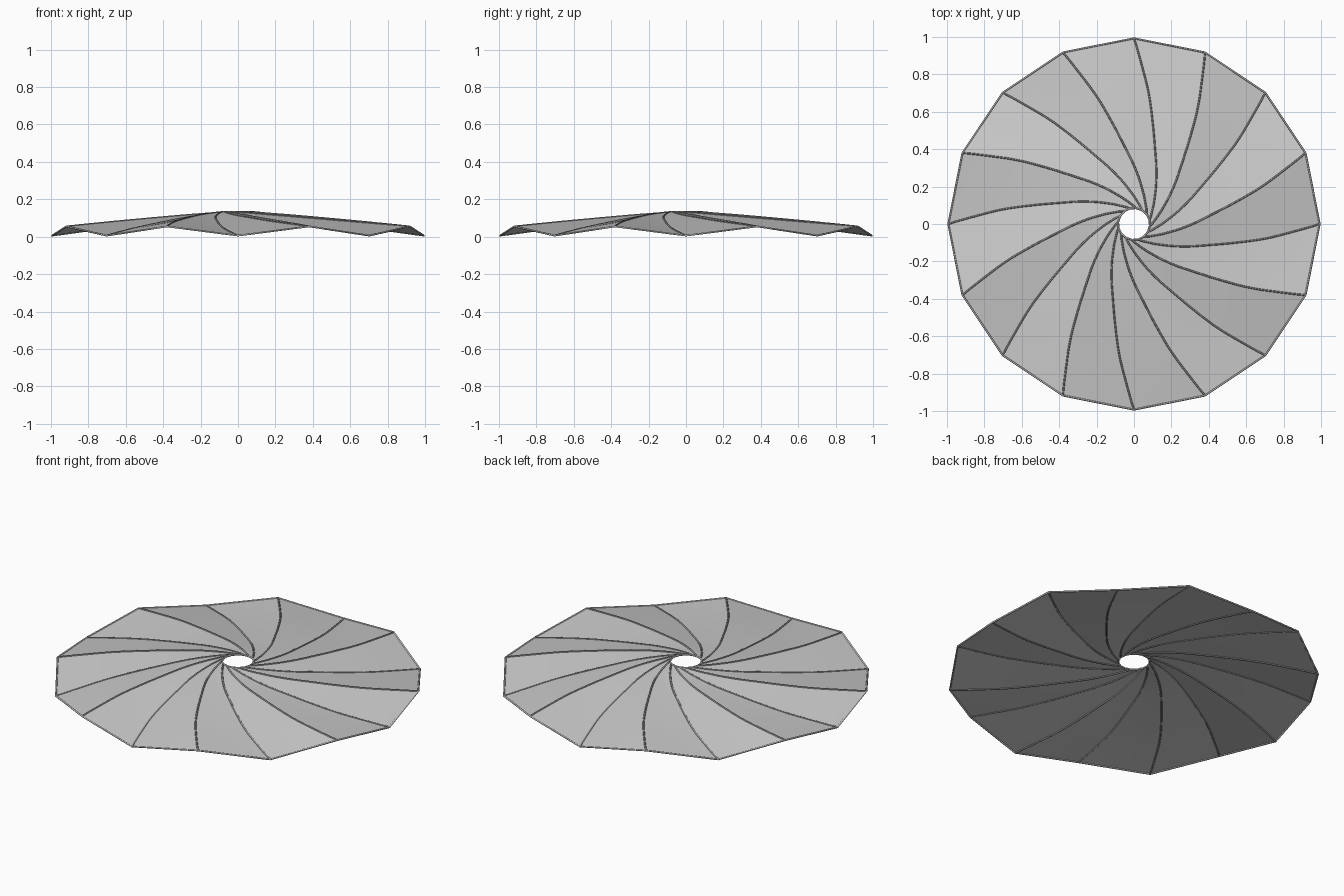
import bpy, math
from mathutils import Vector

if "Cube" in bpy.data.objects:
    bpy.data.objects.remove(bpy.data.objects["Cube"])

SIDES = 16
STEPS = 28
ACROSS = 4
RIB = 0.005
HUB_Z = 0.132
LOW_Z, HIGH_Z = 0.006, 0.055

# Swirl profile: radius, turn in degrees
SWIRL = [(0.993, 0), (0.85, 2.8), (0.72, 6), (0.55, 10.5), (0.41, 16),
         (0.295, 24), (0.215, 32.5), (0.165, 41), (0.12, 54), (0.085, 74)]


def material(name, value):
    m = bpy.data.materials.new(name)
    m.use_nodes = True
    colour = (value, value, value, 1)
    m.diffuse_color = colour
    m.node_tree.nodes["Principled BSDF"].inputs["Base Color"].default_value = colour
    return m


def swirl(t):
    """Radius and turn at t, from 0 at the rim to 1 at the hub."""
    f = t * (len(SWIRL) - 1)
    i = min(int(f), len(SWIRL) - 2)
    (r0, a0), (r1, a1) = SWIRL[i], SWIRL[i + 1]
    u = f - i
    # Smooth tangents keep the seam curve free of kinks
    rp, ap = SWIRL[i - 1] if i else (2 * r0 - r1, 2 * a0 - a1)
    rn, an = SWIRL[i + 2] if i + 2 < len(SWIRL) else (2 * r1 - r0, 2 * a1 - a0)

    def blend(p, a, b, n):
        return a + u * ((b - p) / 2 + u * (p - 2.5 * a + 2 * b - n / 2
                        + u * (1.5 * (a - b) + (n - p) / 2)))
    return blend(rp, r0, r1, rn), blend(ap, a0, a1, an)


def seam_point(k, t):
    r, turn = swirl(t)
    angle = math.tau * k / SIDES - math.radians(turn)
    edge_z = HIGH_Z if k % 2 else LOW_Z
    inward = (SWIRL[0][0] - r) / (SWIRL[0][0] - SWIRL[-1][0])
    return Vector((r * math.cos(angle), r * math.sin(angle),
                   edge_z + (HUB_Z - edge_z) * inward))


def tubes(name, paths, closed, mat):
    data = bpy.data.curves.new(name, "CURVE")
    data.dimensions = "3D"
    data.bevel_depth = RIB
    data.bevel_resolution = 1
    data.use_fill_caps = True
    for path in paths:
        spline = data.splines.new("POLY")
        spline.points.add(len(path) - 1)
        for point, co in zip(spline.points, path):
            point.co = (*co, 1)
        spline.use_cyclic_u = closed
    data.materials.append(mat)
    obj = bpy.data.objects.new(name, data)
    bpy.context.collection.objects.link(obj)


panel_grey = material("panel grey", 0.6)
rib_grey = material("rib grey", 0.3)

seams = [[seam_point(k, s / STEPS) for s in range(STEPS + 1)] for k in range(SIDES)]

# Sixteen separate swirling panels, smooth inside and creased at the seams
verts, faces = [], []
for k in range(SIDES):
    base = len(verts)
    for a, b in zip(seams[k], seams[(k + 1) % SIDES]):
        verts += [a.lerp(b, c / ACROSS) for c in range(ACROSS + 1)]
    row = ACROSS + 1
    for s in range(STEPS):
        for c in range(ACROSS):
            i = base + s * row + c
            faces.append((i, i + 1, i + row + 1, i + row))
mesh = bpy.data.meshes.new("folded_panels")
mesh.from_pydata(verts, [], faces)
mesh.materials.append(panel_grey)
mesh.polygons.foreach_set("use_smooth", [True] * len(mesh.polygons))
mesh.update()
# Panels face upwards
if mesh.polygons[0].normal.z < 0:
    mesh.flip_normals()
panels = bpy.data.objects.new("folded_panels", mesh)
bpy.context.collection.objects.link(panels)

# Ribs along the seams, and the frames around rim and hub
tubes("seam_ribs", seams, False, rib_grey)
tubes("outer_rim", [[s[0] for s in seams]], True, panel_grey)
tubes("hub_rim", [[s[-1] for s in seams]], True, panel_grey)
